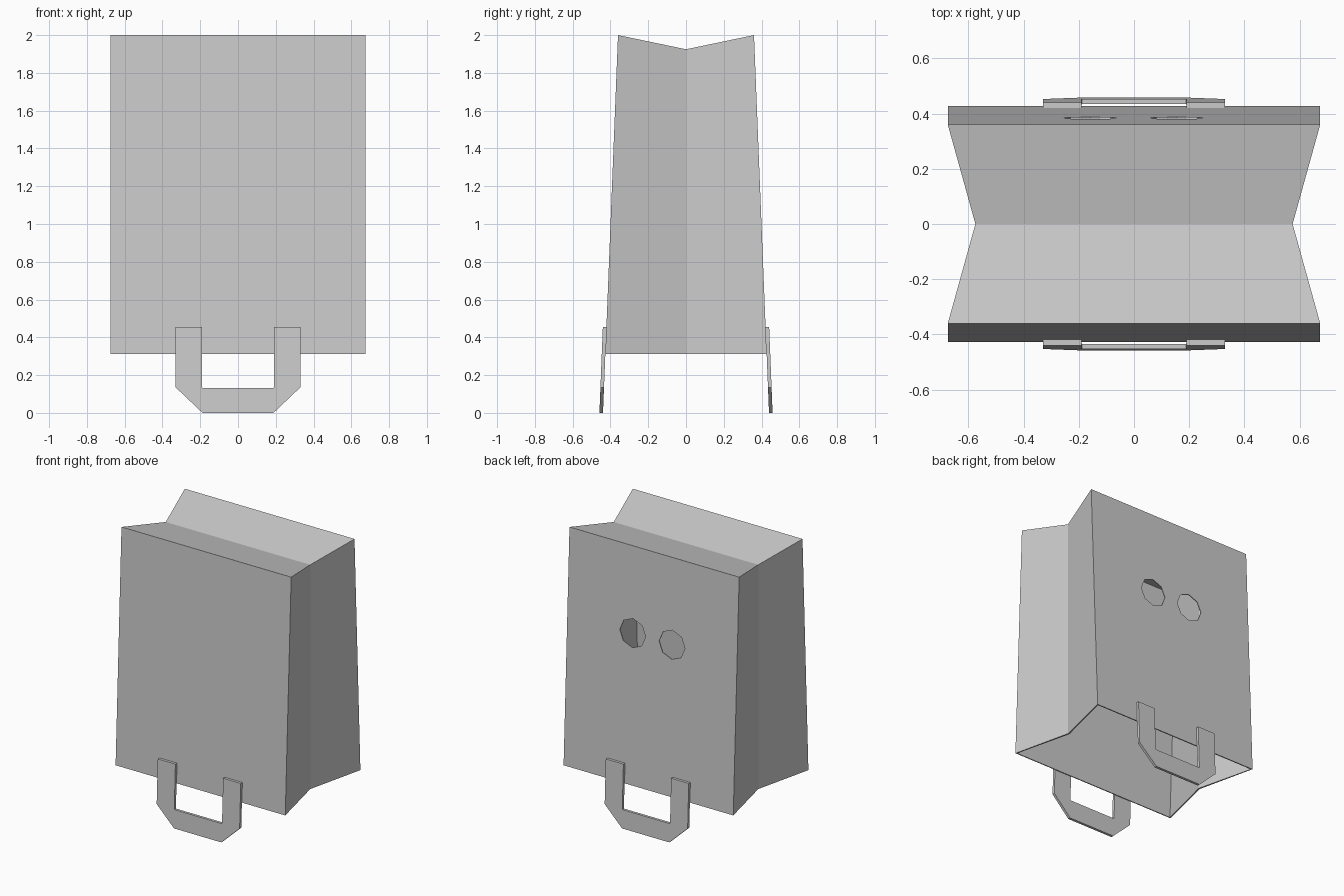
import bpy, bmesh, math

if "Cube" in bpy.data.objects:
    bpy.data.objects.remove(bpy.data.objects["Cube"])

TOP, RIM = 2.0, 0.312
SLOPE = (0.427 - 0.36) / (TOP - RIM)


def wall_y(z):
    """Half depth of the tapered bag at height z."""
    return 0.36 + (TOP - z) * SLOPE


def make_object(name, verts, faces):
    mesh = bpy.data.meshes.new(name)
    bm = bmesh.new()
    vs = [bm.verts.new(v) for v in verts]
    for f in faces:
        bm.faces.new([vs[i] for i in f])
    bmesh.ops.recalc_face_normals(bm, faces=bm.faces)
    bm.to_mesh(mesh)
    bm.free()
    ob = bpy.data.objects.new(name, mesh)
    bpy.context.collection.objects.link(ob)
    return ob


def ring(z, z_mid):
    """Bag outline with pinched side gussets."""
    y = wall_y(z)
    return [(-0.675, -y, z), (0.675, -y, z), (0.575, 0, z_mid),
            (0.675, y, z), (-0.675, y, z), (-0.575, 0, z_mid)]


# Paper bag, upside down: open at the bottom, creased across the top
faces = [(i, (i + 1) % 6, (i + 1) % 6 + 6, i + 6) for i in range(6)]
faces += [(6, 7, 8, 11), (11, 8, 9, 10)]
bag = make_object("paper_bag", ring(RIM, RIM) + ring(TOP, 1.925), faces)
# outward normals for the open shell
bm = bmesh.new()
bm.from_mesh(bag.data)
bm.faces.ensure_lookup_table()
if bm.faces[0].normal.y > 0:
    bmesh.ops.reverse_faces(bm, faces=bm.faces)
bm.to_mesh(bag.data)
bm.free()
shell = bag.modifiers.new("paper_thickness", 'SOLIDIFY')
shell.thickness = 0.012
shell.offset = -1

# Octagonal eye holes through the back wall
for i, x in enumerate((-0.158, 0.155)):
    bpy.ops.mesh.primitive_cylinder_add(
        vertices=8, radius=0.103, depth=0.2, location=(x, wall_y(1.385), 1.385),
        rotation=(math.pi / 2, math.pi / 2, 0))
    cutter = bpy.context.object
    cutter.name = f"eye_hole_cutter_{i + 1}"
    cutter.hide_render = True
    cutter.hide_viewport = False
    cutter.display_type = 'WIRE'
    cut = bag.modifiers.new("eye_hole", 'BOOLEAN')
    cut.object = cutter
    cut.operation = 'DIFFERENCE'
    cut.solver = 'EXACT'

bpy.ops.object.select_all(action='DESELECT')
bpy.context.view_layer.objects.active = bag
bag.select_set(True)
for m in list(bag.modifiers):
    bpy.ops.object.modifier_apply(modifier=m.name)
for ob in [o for o in bpy.data.objects if o.name.startswith("eye_hole_cutter")]:
    bpy.data.objects.remove(ob)

# Flat strap handles following the slope of the front and back walls
outer = [(-0.33, 0.455), (-0.33, 0.135), (-0.188, 0.0),
         (0.188, 0.0), (0.33, 0.135), (0.33, 0.455)]
inner = [(-0.19, 0.455), (-0.19, 0.135), (-0.188, 0.133),
         (0.188, 0.133), (0.19, 0.135), (0.19, 0.455)]
for name, side in (("front_handle", -1), ("back_handle", 1)):
    pts = outer + inner
    n = len(pts)
    verts = [(x, side * (wall_y(z) + d), z) for d in (0, 0.019) for x, z in pts]
    faces = []
    for i in range(5):
        faces += [(i, i + 1, i + 7, i + 6),
                  (i + n, i + 1 + n, i + 7 + n, i + 6 + n),
                  (i, i + 1, i + 1 + n, i + n),
                  (i + 6, i + 7, i + 7 + n, i + 6 + n)]
    for i in (0, 5):
        faces.append((i, i + 6, i + 6 + n, i + n))
    make_object(name, verts, faces)
